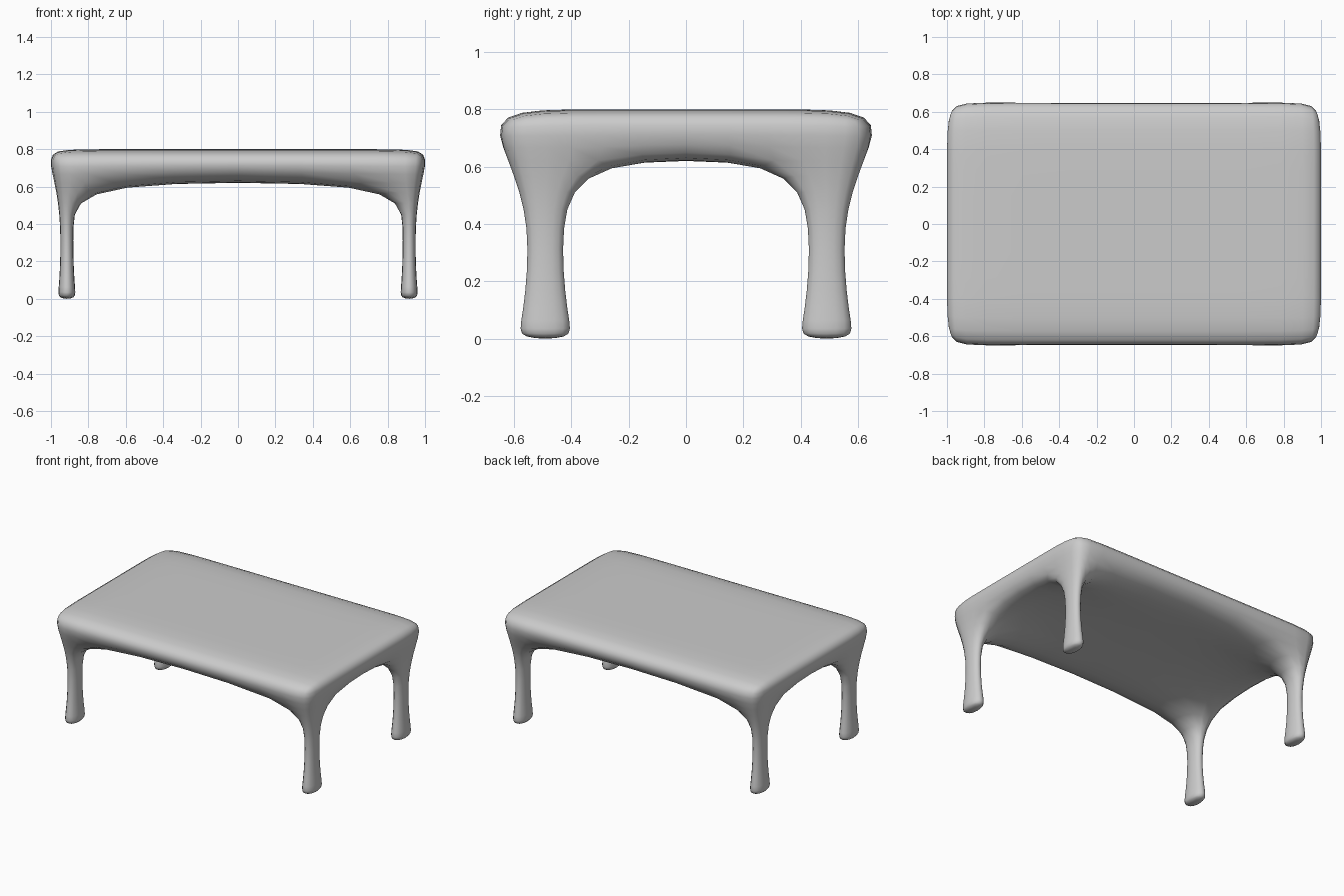
import bpy
import bmesh

if "Cube" in bpy.data.objects:
    bpy.data.objects.remove(bpy.data.objects["Cube"])

# Cage of the table: a 4 x 4 slab with a leg pulled down from each corner cell
XI, YI = 0.85, 0.347                 # inner edges of the corner cells
TOP_X, TOP_Y, TOP_Z = 1.025, 0.685, 0.80
LOW_X, LOW_Y, LOW_Z = 0.985, 0.635, 0.627
LEG_X, LEG_Y = 0.915, 0.491          # leg centre
LEG_LOOPS = [                        # height, half width in x, half width in y
    (0.405, 0.031, 0.050),
    (0.060, 0.043, 0.085),
    (-0.005, 0.061, 0.114),
]

bm = bmesh.new()


def grid(ox, oy, z):
    return [[bm.verts.new((x, y, z)) for y in (-oy, -YI, YI, oy)]
            for x in (-ox, -XI, XI, ox)]


def cell(g, i, j):
    return [g[i][j], g[i + 1][j], g[i + 1][j + 1], g[i][j + 1]]


def bridge(a, b):
    for k in range(len(a)):
        n = (k + 1) % len(a)
        bm.faces.new((a[k], a[n], b[n], b[k]))


def rim(g):
    return ([g[i][0] for i in range(3)] + [g[3][j] for j in range(3)]
            + [g[i][3] for i in (3, 2, 1)] + [g[0][j] for j in (3, 2, 1)])


# Slab: top, underside and rim
top = grid(TOP_X, TOP_Y, TOP_Z)
low = grid(LOW_X, LOW_Y, LOW_Z)
for i in range(3):
    for j in range(3):
        bm.faces.new(cell(top, i, j))
        if i == 1 or j == 1:
            bm.faces.new(cell(low, i, j))
bridge(rim(top), rim(low))

# Legs with a narrow shank and a flared foot
for i, sx in ((0, -1), (2, 1)):
    for j, sy in ((0, -1), (2, 1)):
        ring = cell(low, i, j)
        for z, hx, hy in LEG_LOOPS:
            new = [bm.verts.new((sx * LEG_X + dx * hx, sy * LEG_Y + dy * hy, z))
                   for dx, dy in ((-1, -1), (1, -1), (1, 1), (-1, 1))]
            bridge(ring, new)
            ring = new
        bm.faces.new(ring)

bmesh.ops.recalc_face_normals(bm, faces=bm.faces[:])
for f in bm.faces:
    f.smooth = True

mesh = bpy.data.meshes.new("table")
bm.to_mesh(mesh)
bm.free()
table = bpy.data.objects.new("table", mesh)
bpy.context.collection.objects.link(table)

# Soft rounded surface
sub = table.modifiers.new("rounding", "SUBSURF")
sub.levels = sub.render_levels = 2

mat = bpy.data.materials.new("light_grey")
mat.diffuse_color = (0.6, 0.6, 0.6, 1)
mat.use_nodes = True
mat.node_tree.nodes["Principled BSDF"].inputs["Base Color"].default_value = mat.diffuse_color
mesh.materials.append(mat)
